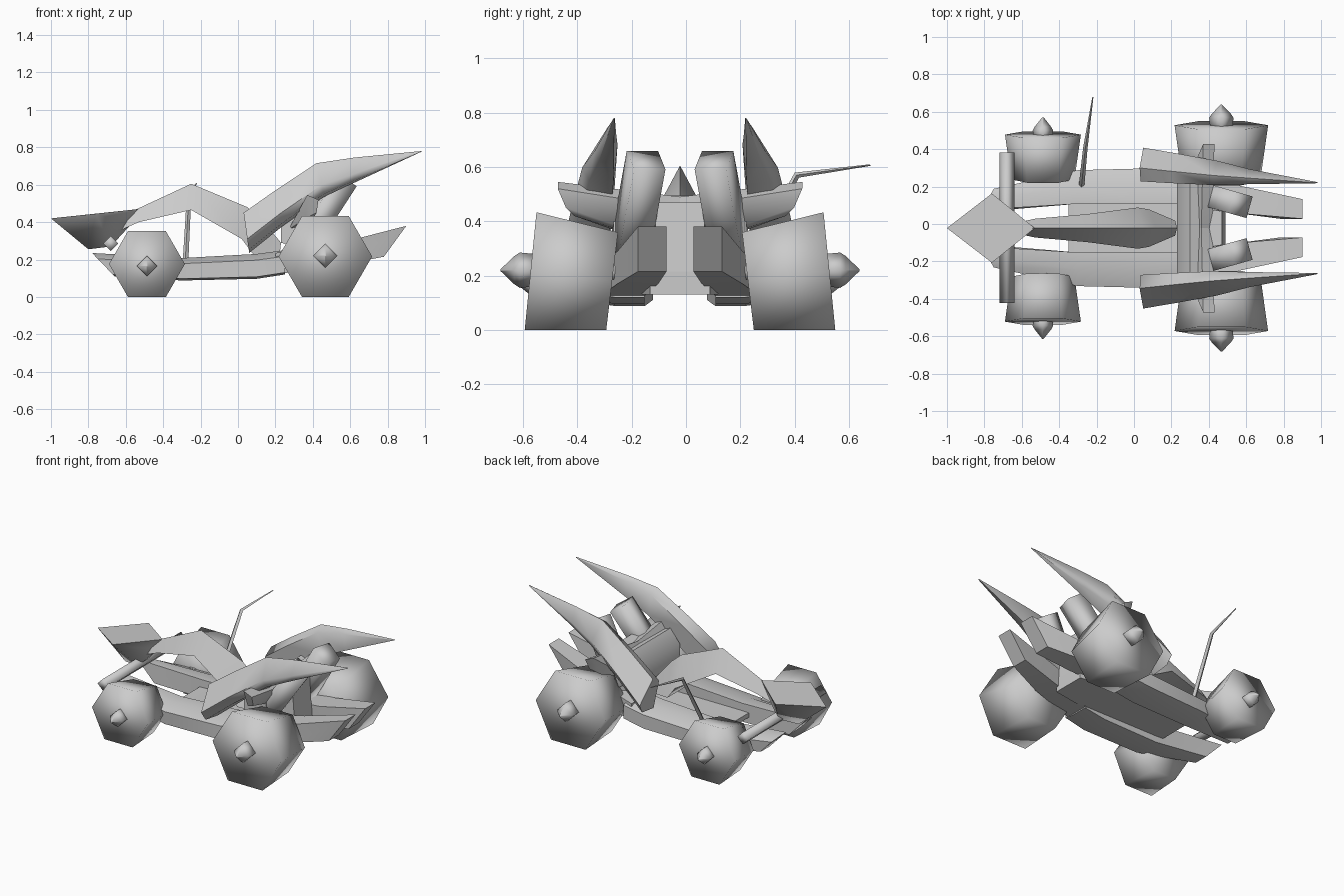
import bpy, bmesh, math
from mathutils import Vector

cube = bpy.data.objects.get("Cube")
if cube:
    bpy.data.objects.remove(cube)

grey = bpy.data.materials.new("plain_grey")
grey.use_nodes = True
grey.diffuse_color = (0.6, 0.6, 0.6, 1)
grey.node_tree.nodes["Principled BSDF"].inputs["Base Color"].default_value = (0.6, 0.6, 0.6, 1)

MID = -0.022  # the centre plane of the vehicle
BOX = [(0, 0), (1, 0), (1, 1), (0, 1)]
RIDGE = [(0, 0), (1, 0), (0.5, 1)]
BLADE = [(0.12, 0), (0.8, 0.08), (1, 0.35), (0.4, 1), (0, 0.82)]
RAIL = [(0, 0), (0.6, 0), (1, 0.08), (1, 0.75), (0.5, 1), (0, 1)]


def finish(name, bm, side=1, angle=40):
    """Place the mesh beside the centre plane; side -1 mirrors it."""
    for v in bm.verts:
        v.co.y = MID + side * v.co.y
    bmesh.ops.recalc_face_normals(bm, faces=bm.faces)
    mesh = bpy.data.meshes.new(name)
    bm.to_mesh(mesh)
    bm.free()
    mesh.materials.append(grey)
    ob = bpy.data.objects.new(name, mesh)
    bpy.context.collection.objects.link(ob)
    bpy.ops.object.select_all(action='DESELECT')
    ob.select_set(True)
    bpy.context.view_layer.objects.active = ob
    bpy.ops.object.shade_smooth_by_angle(angle=math.radians(angle))


def skin(rings):
    """Join rings of points into a closed body."""
    bm = bmesh.new()
    loops = [[bm.verts.new(p) for p in ring] for ring in rings]
    n = len(loops[0])
    for a, b in zip(loops, loops[1:]):
        for i in range(n):
            j = (i + 1) % n
            bm.faces.new((a[i], a[j], b[j], b[i]))
    bm.faces.new(loops[0])
    bm.faces.new(loops[-1])
    return bm


def along_x(stations, shape):
    """Station: x at the bottom, x at the top, y range, z range."""
    return skin([[(xb + (xt - xb) * v, y0 + (y1 - y0) * u, z0 + (z1 - z0) * v)
                  for u, v in shape] for xb, xt, y0, y1, z0, z1 in stations])


def tube(points, radii, sides, turn=0.0):
    """Straight-sided tube through points."""
    rings = []
    for k, p in enumerate(points):
        d = Vector(points[min(k + 1, len(points) - 1)]) - Vector(points[max(k - 1, 0)])
        q = d.to_track_quat('Z', 'Y')
        rings.append([Vector(p) + q @ Vector((radii[k] * math.cos(t), radii[k] * math.sin(t), 0))
                      for t in (turn + math.tau * i / sides for i in range(sides))])
    return skin(rings)


def hull(points):
    bm = bmesh.new()
    for p in points:
        bm.verts.new(p)
    bmesh.ops.convex_hull(bm, input=bm.verts)
    return bm


def wheel(x, r, inner, outer):
    """Six-sided cambered wheel, narrower on the inside."""
    rings = []
    for y, s in ((inner, 0.83), (outer, 1.0)):
        h = r * s * math.sin(math.pi / 3)
        rings.append([(x + r * s * math.cos(t), y - 0.1 * r * math.sin(t), h + r * s * math.sin(t))
                      for t in (math.tau * i / 6 for i in range(6))])
    return skin(rings)


for side, tag in ((1, "left"), (-1, "right")):
    # wheels with pointed hubs
    for end, x, r, inner, outer, hub, tip, axle in (
            ("front", -0.487, 0.203, 0.26, 0.50, 0.055, 0.592, 0.24),
            ("rear", 0.467, 0.25, 0.25, 0.55, 0.065, 0.66, 0.1)):
        finish(f"{end}_wheel_{tag}", wheel(x, r, inner, outer), side, 120)
        z = 0.88 * r if end == "rear" else 0.165
        finish(f"{end}_hub_{tag}", tube(
            [(x, outer - 0.03, z), (x, tip - 0.07, z), (x, tip - 0.05, z), (x, tip, z)],
            [hub * 0.9, hub, hub * 0.8, 0.004], 4), side, 95)
        finish(f"{end}_axle_{tag}", tube([(x, axle, z), (x, inner + 0.03, z)],
                                         [0.04, 0.04], 6), side, 65)

    # side rail running into an upswept tail
    finish(f"side_rail_{tag}", along_x([
        (-0.66, -0.78, 0.10, 0.21, 0.11, 0.235),
        (-0.3, -0.3, 0.13, 0.31, 0.088, 0.208),
        (0.1, 0.1, 0.13, 0.32, 0.097, 0.23),
        (0.25, 0.25, 0.13, 0.31, 0.12, 0.25)], RAIL), side, 60)
    finish(f"rail_tail_{tag}", along_x([
        (0.2, 0.2, 0.135, 0.30, 0.12, 0.235),
        (0.55, 0.55, 0.08, 0.23, 0.17, 0.29),
        (0.78, 0.90, 0.05, 0.155, 0.215, 0.38)], BOX), side, 40)

    # swept spike above the rear wheel
    finish(f"rear_spike_{tag}", along_x([
        (0.06, 0.03, 0.25, 0.43, 0.235, 0.45),
        (0.24, 0.20, 0.24, 0.40, 0.38, 0.57),
        (0.46, 0.42, 0.23, 0.36, 0.535, 0.715),
        (0.62, 0.62, 0.235, 0.315, 0.61, 0.745),
        (0.98, 0.98, 0.24, 0.246, 0.776, 0.78)], BLADE), side, 65)

    # exhaust tube leaning back and inward
    finish(f"exhaust_{tag}", tube(
        [(0.34, 0.19, 0.27), (0.57, 0.125, 0.625)], [0.085, 0.085], 4, math.pi / 4), side, 95)

    # raised arm over the rear axle
    finish(f"rear_arm_{tag}", hull([
        (0.27, 0, 0.33), (0.36, 0, 0.49), (0.42, 0, 0.45), (0.33, 0, 0.3),
        (0.27, 0.22, 0.36), (0.36, 0.24, 0.49), (0.42, 0.24, 0.45),
        (0.36, 0.39, 0.42), (0.37, 0.45, 0.545), (0.43, 0.45, 0.52), (0.42, 0.42, 0.45)]), side, 50)

# pointed nose
finish("nose", hull([(-1, 0, 0.42), (-0.76, 0.185, 0.445), (-0.76, -0.185, 0.445),
                     (-0.53, 0, 0.47), (-0.8, 0, 0.255), (-0.68, 0.04, 0.27),
                     (-0.68, -0.04, 0.27), (-0.57, 0, 0.39)]), 1, 80)

# arched spine
finish("spine", along_x([
    (-0.62, -0.66, -0.03, 0.03, 0.36, 0.42),
    (-0.53, -0.53, -0.05, 0.05, 0.40, 0.475),
    (-0.25, -0.25, -0.075, 0.075, 0.465, 0.605),
    (0.02, 0.05, -0.11, 0.11, 0.31, 0.48),
    (0.08, 0.12, -0.10, 0.10, 0.23, 0.42),
    (0.22, 0.23, -0.04, 0.04, 0.20, 0.29)], RIDGE), 1, 60)

# floor between the rails
finish("floor", along_x([(-0.35, -0.35, -0.14, 0.14, 0.13, 0.16),
                         (0.3, 0.3, -0.14, 0.14, 0.13, 0.16),
                         (0.49, 0.49, -0.11, 0.11, 0.13, 0.215)], BOX), 1, 20)

# engine block and its cross housing
finish("engine_block", along_x([(0.3, 0.3, -0.12, 0.12, 0.15, 0.45),
                                (0.49, 0.47, -0.09, 0.09, 0.2, 0.47)], BOX), 1, 20)
finish("cross_housing", along_x([(0.23, 0.23, -0.245, 0.245, 0.29, 0.41),
                                 (0.3, 0.3, -0.245, 0.245, 0.27, 0.495),
                                 (0.39, 0.39, -0.245, 0.245, 0.32, 0.46)], BOX), 1, 50)

# front bar
finish("front_bar", tube([(-0.68, -0.4, 0.285), (-0.68, 0.405, 0.285)],
                         [0.04, 0.04], 4), 1, 95)

# bent whip aerial on the left
finish("aerial", tube([(-0.28, 0.23, 0.2), (-0.26, 0.43, 0.57), (-0.22, 0.7, 0.607)],
                      [0.015, 0.012, 0.003], 4), 1, 50)
